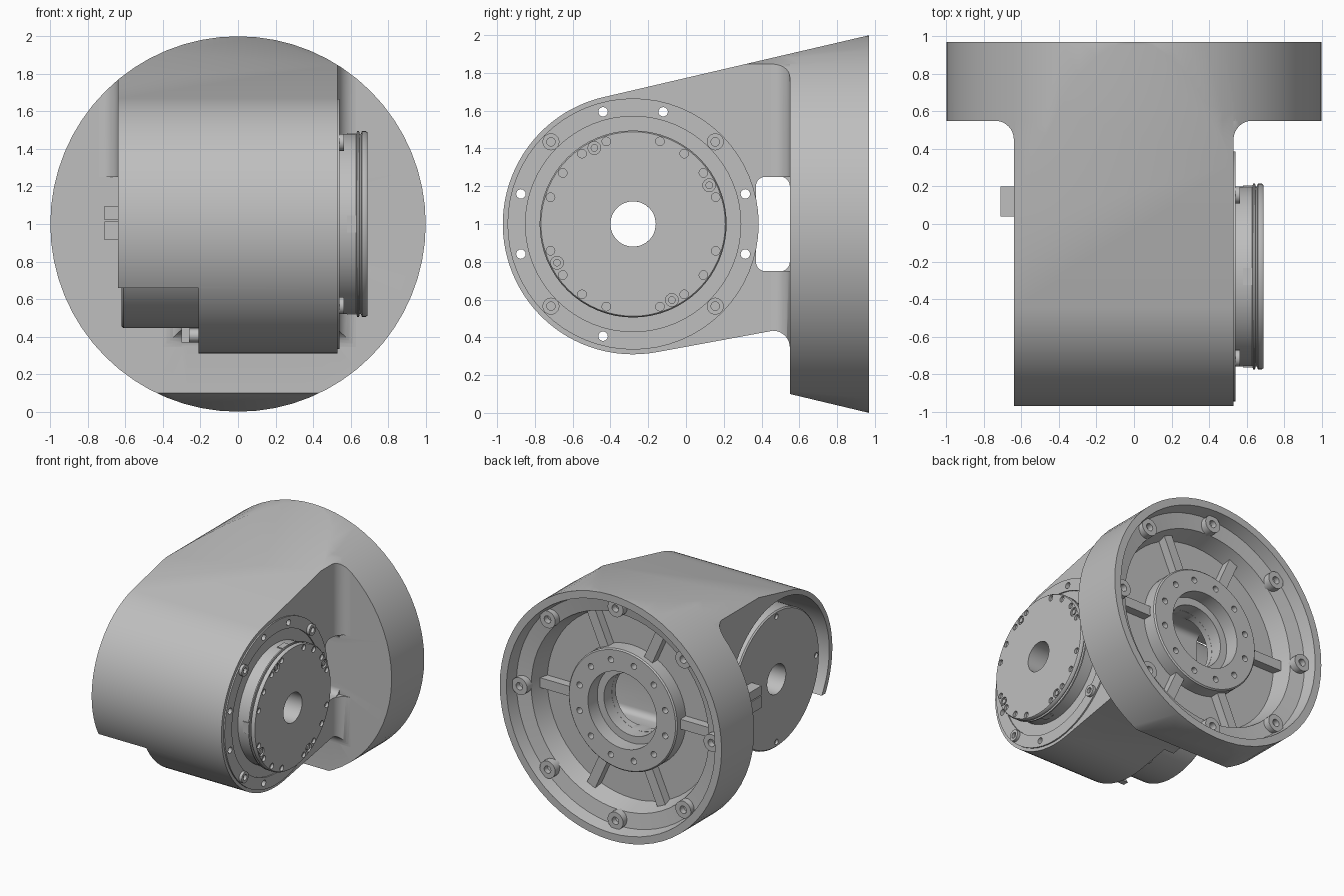
import bpy, bmesh, math
from mathutils import Matrix, Vector

cube = bpy.data.objects.get("Cube")
if cube:
    bpy.data.objects.remove(cube, do_unlink=True)

grey = bpy.data.materials.new("cast grey")
grey.use_nodes = True
GREY = (0.52, 0.52, 0.52, 1)
grey.diffuse_color = GREY
grey.node_tree.nodes["Principled BSDF"].inputs["Base Color"].default_value = GREY

# Local z runs along the named axis; local x, y become the next two axes
AXES = {
    "x": Matrix(((0, 0, 1), (1, 0, 0), (0, 1, 0))),
    "y": Matrix(((0, 1, 0), (0, 0, 1), (1, 0, 0))),
    "z": Matrix.Identity(3),
}
JY, JZ = -0.28, 1.0      # joint axis
FRONT, BACK = 0.55, 0.97  # flange depth


def arc(cx, cy, r, a0, a1, n):
    return [(cx + r * math.cos(math.radians(a0 + (a1 - a0) * i / n)),
             cy + r * math.sin(math.radians(a0 + (a1 - a0) * i / n))) for i in range(n + 1)]


def circle(cx, cy, r, n=64):
    return arc(cx, cy, r, 0, 360, n)[:-1]


def add_prism(bm, axis, pts, h0, h1):
    lo, hi = ([bm.verts.new(AXES[axis] @ Vector((p[0], p[1], h))) for p in pts] for h in (h0, h1))
    bm.faces.new(lo)
    bm.faces.new(hi)
    for i in range(len(pts)):
        j = (i + 1) % len(pts)
        bm.faces.new((lo[i], lo[j], hi[j], hi[i]))


def make(name, bm, cutter=False):
    bmesh.ops.recalc_face_normals(bm, faces=bm.faces[:])
    me = bpy.data.meshes.new(name)
    bm.to_mesh(me)
    bm.free()
    me.materials.append(grey)
    ob = bpy.data.objects.new(name, me)
    bpy.context.scene.collection.objects.link(ob)
    if cutter:
        ob.hide_render = True
    return ob


def prisms(name, items, cutter=False):
    bm = bmesh.new()
    for item in items:
        add_prism(bm, *item)
    return make(name, bm, cutter)


def lathe(name, axis, centre, profile, n=64):
    """Revolve a closed (radius, height) profile about the axis."""
    bm = bmesh.new()
    rings = []
    for i in range(n):
        a = 2 * math.pi * i / n
        rings.append([bm.verts.new(AXES[axis] @ Vector(
            (centre[0] + r * math.cos(a), centre[1] + r * math.sin(a), h))) for r, h in profile])
    for i in range(n):
        a, b = rings[i], rings[(i + 1) % n]
        for k in range(len(profile)):
            m = (k + 1) % len(profile)
            bm.faces.new((a[k], a[m], b[m], b[k]))
    return make(name, bm)


def boolean(ob, cutter, op="DIFFERENCE"):
    mod = ob.modifiers.new("cut", "BOOLEAN")
    mod.operation, mod.object, mod.solver = op, cutter, "EXACT"
    select(ob)
    bpy.ops.object.modifier_apply(modifier=mod.name)


def select(ob):
    bpy.ops.object.select_all(action="DESELECT")
    ob.select_set(True)
    bpy.context.view_layer.objects.active = ob


def polar(cx, cy, r, deg):
    return cx + r * math.cos(math.radians(deg)), cy + r * math.sin(math.radians(deg))


def rounded(x0, y0, x1, y1, r):
    return (arc(x1 - r, y1 - r, r, 0, 90, 5) + arc(x0 + r, y1 - r, r, 90, 180, 5)
            + arc(x0 + r, y0 + r, r, 180, 270, 5) + arc(x1 - r, y0 + r, r, 270, 360, 5))


def rect(x0, y0, x1, y1):
    return [(x0, y0), (x1, y0), (x1, y1), (x0, y1)]


def joint_holes(radius, r, degs, h0, h1, n=16):
    return [("x", circle(*polar(JY, JZ, radius, d), r, n), h0, h1) for d in degs]


# Cutters
envelope = prisms("envelope_cutter", [("y", circle(1, 0, 1), -1.3, 0.8)], True)
slopes = prisms("slope_cutter", [("x", [
    (-1.2, 0.112), (0.5, 0.112), (1.07, -0.024), (1.07, 2.0225), (-1.2, 1.494)], -1.2, 1.2)], True)
through = prisms("bolt_hole_cutter", joint_holes(
    0.615, 0.025, [15, 75, 105, 165, 195, 255, 345], -0.8, 0.8), True)
bore = prisms("bore_cutter", [("x", circle(JY, JZ, 0.12, 48), -0.9, 0.9)], True)
window = prisms("window_cutter", [("x", rounded(0.37, 0.75, FRONT, 1.25, 0.05), -0.9, 0.9)], True)
hub_bore = prisms("hub_bore_cutter", [("y", circle(1, 0, 0.249), 0.45, 0.75)], True)
drum_space = prisms("drum_space_cutter", [("x", circle(JY, JZ, 0.65), -0.9, -0.21)], True)
left_front = prisms("left_front_cutter", [("x", rect(-1.2, -0.2, 0.1, 0.66), -0.9, -0.21)], True)
left_back = prisms("left_back_cutter", [("x", rect(0.09, -0.2, FRONT, 1.25), -1.2, -0.3)], True)

# Flange: cup with rim, ledge, floor and centre hub
flange = lathe("flange_cutter", "y", (1, 0), [
    (0.25, FRONT), (0.25, 0.70), (0.31, 0.70), (0.31, 0.82), (0.48, 0.82), (0.49, 0.81),
    (0.49, 0.70), (0.76, 0.70), (0.80, 0.85), (0.92, 0.87), (0.94, BACK), (1.0, BACK), (1.0, FRONT)])

# Housing: rounded nose and neck joined to the flange, trimmed by the slopes
housing = prisms("housing_and_flange", [("x", arc(JY, JZ, 0.69, 103.1, 280.5, 48)
                 + arc(0.46, 0.345, 0.09, 90, 0, 8) + [(0.6, 0.345), (0.6, 2.1)], -0.64, 0.53)])
boolean(housing, envelope, "INTERSECT")
boolean(housing, flange, "UNION")
boolean(housing, slopes, "INTERSECT")
for c in (window, hub_bore, drum_space, left_front, left_back, bore, through):
    boolean(housing, c)
hub_holes = prisms("hub_hole_cutter", [
    ("y", circle(*polar(1, 0, 0.40, d), 0.025, 12), 0.74, 0.9) for d in range(15, 360, 30)], True)
boolean(housing, hub_holes)


# Fillets between neck sides and flange; the lower ones follow the curved underside
def side_fillet(name, x, s, z0, z1, trim):
    pts = [(x + s * 0.1 + s * px, py) for px, py in arc(0, 0.45, 0.1, 90, 180, 8)]
    ob = prisms(name, [("z", pts + [(x - s * 0.01, 0.45), (x - s * 0.01, 0.56), (x + s * 0.1, 0.56)],
                        z0, z1)])
    boolean(ob, trim, "INTERSECT")


underside = prisms("underside_cutter", [("x", arc(0.46, 0.345, 0.09, 90, 0, 8) + [
    (0.6, 0.345), (0.6, 1.3), (0.4, 1.3), (0.4, 0.425)], -0.9, 0.9)], True)
side_fillet("left_side_upper_fillet", 0.53, 1, 1.25, 1.848, envelope)
side_fillet("left_side_lower_fillet", 0.53, 1, 0.3, 0.75, underside)
side_fillet("right_side_upper_fillet", -0.64, -1, 1.25, 1.77, envelope)
side_fillet("right_side_lower_fillet", -0.30, -1, 0.3, 0.75, underside)

# Bolt bosses around the ledge, and low ribs to the hub
for k in range(8):
    c = polar(1, 0, 0.865, 45 * k)
    lathe(f"flange_boss_{k + 1}", "y", c, [(0.03, 0.80), (0.03, 0.91), (0.07, 0.91), (0.07, 0.80)], 20)
for k, a in enumerate((24, 90, 156, 204, 270, 336)):
    rib = [polar(*polar(1, 0, r, a), 0.04, a + s) for r, s in ((0.46, 90), (0.46, -90), (0.79, -90), (0.79, 90))]
    prisms(f"flange_rib_{k + 1}", [("y", rib, 0.66, 0.77)])

# Output drive on the +x side
drive = lathe("output_drive", "x", (JY, JZ), [
    (0.12, 0.45), (0.665, 0.45), (0.665, 0.541), (0.57, 0.541), (0.57, 0.531),
    (0.48, 0.531), (0.48, 0.63), (0.495, 0.635), (0.495, 0.645), (0.48, 0.648), (0.48, 0.655),
    (0.495, 0.66), (0.495, 0.68), (0.488, 0.69), (0.12, 0.69)])
boolean(drive, through)
screws = [s + 90 * q for q in range(4) for s in (18, 36, 54, 72)]
screw_holes = prisms("screw_cutter", joint_holes(0.46, 0.023, screws, 0.67, 0.8, 12)
                     + joint_holes(0.452, 0.034, range(27, 360, 90), 0.675, 0.8), True)
boolean(drive, screw_holes)
for k in range(4):
    y, z = polar(JY, JZ, 0.615, 45 + 90 * k)
    lathe(f"drive_bolt_{k + 1}", "x", (y, z), [
        (0.0225, 0.52), (0.0225, 0.565), (0.045, 0.565), (0.045, 0.52)], 20)
    y, z = polar(JY, JZ, 0.44, 90 * k)
    prisms(f"drive_key_{k + 1}", [("x", rect(y - 0.045, z - 0.045, y + 0.045, z + 0.045), 0.58, 0.632)])
    y, z = polar(JY, JZ, 0.452, 27 + 90 * k)
    prisms(f"drive_pin_{k + 1}", [("x", circle(y, z, 0.02, 12), 0.66, 0.688)])

# Motor drum on the open -x side
drum = lathe("motor_drum", "x", (JY, JZ), [
    (0.12, -0.2), (0.12, -0.62), (0.545, -0.62), (0.555, -0.61), (0.555, -0.2)])
drum_holes = prisms("drum_screw_cutter", joint_holes(0.51, 0.022, range(0, 360, 90), -0.7, -0.6, 12), True)
boolean(drum, drum_holes)
prisms("rear_bolt", joint_holes(0.615, 0.036, [285], -0.26, -0.2))
prisms("connector_upper", [("x", rect(0.04, 1.02, 0.2, 1.095), -0.71, -0.6)])
prisms("connector_lower", [("x", rect(0.04, 0.915, 0.2, 1.012), -0.71, -0.6)])

# Remove used cutters and shade
for ob in list(bpy.context.scene.objects):
    if ob.name.endswith("_cutter"):
        bpy.data.objects.remove(ob, do_unlink=True)
    elif ob.type == "MESH" and ob.data.materials and ob.data.materials[0] == grey:
        select(ob)
        bpy.ops.object.shade_smooth_by_angle(angle=math.radians(42))
